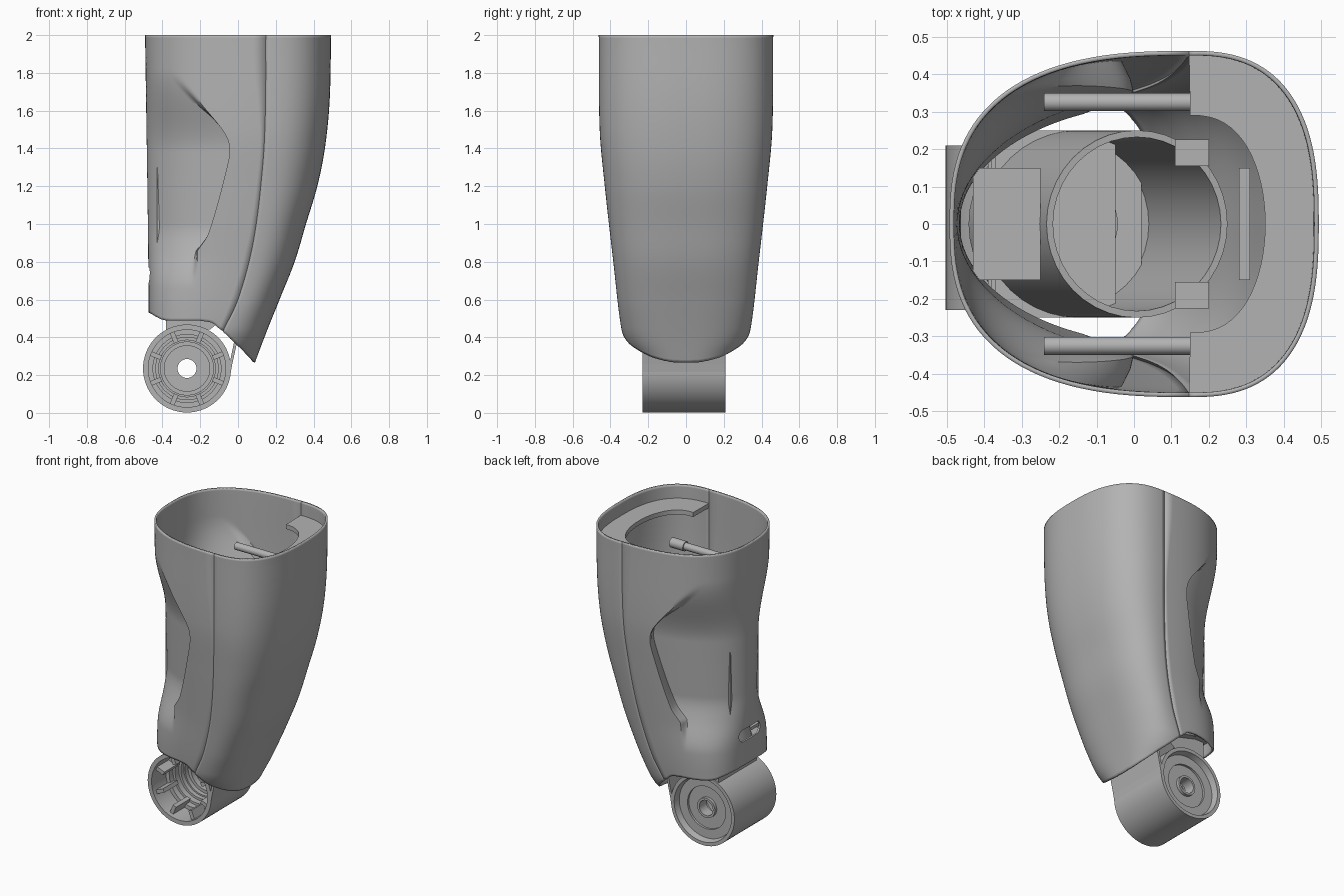
import bpy, bmesh, math
from mathutils import Vector, Matrix

if "Cube" in bpy.data.objects:
    bpy.data.objects.remove(bpy.data.objects["Cube"])

grey = bpy.data.materials.new("plain grey")
grey.use_nodes = True
grey.diffuse_color = (0.45, 0.45, 0.45, 1)
grey.node_tree.nodes["Principled BSDF"].inputs["Base Color"].default_value = grey.diffuse_color


def finish(name, bm, smooth=True):
    bmesh.ops.recalc_face_normals(bm, faces=bm.faces)
    mesh = bpy.data.meshes.new(name)
    bm.to_mesh(mesh)
    bm.free()
    mesh.materials.append(grey)
    ob = bpy.data.objects.new(name, mesh)
    bpy.context.collection.objects.link(ob)
    bpy.ops.object.select_all(action='DESELECT')
    ob.select_set(True)
    bpy.context.view_layer.objects.active = ob
    if smooth:
        bpy.ops.object.shade_smooth_by_angle(angle=math.radians(35))
    return ob


def prism(name, points, start, end, axis="y"):
    """Extrude a closed outline along an axis."""
    place = {"y": lambda a, b, d: (a, d, b),
             "x": lambda a, b, d: (d, a, b),
             "z": lambda a, b, d: (a, b, d)}[axis]
    bm = bmesh.new()
    lo = [bm.verts.new(place(a, b, start)) for a, b in points]
    hi = [bm.verts.new(place(a, b, end)) for a, b in points]
    bm.faces.new(lo)
    bm.faces.new(hi)
    for i in range(len(lo)):
        j = (i + 1) % len(lo)
        bm.faces.new((lo[i], lo[j], hi[j], hi[i]))
    return finish(name, bm, False)


def box(name, x0, x1, y0, y1, z0, z1):
    return prism(name, [(x0, z0), (x1, z0), (x1, z1), (x0, z1)], y0, y1)


def lathe(name, profile, base, direction, steps=48):
    """Spin a closed (radius, distance) outline around an axis."""
    bm = bmesh.new()
    turn = Vector((0, 0, 1)).rotation_difference(Vector(direction)).to_matrix().to_4x4()
    rings = []
    for r, h in profile:
        rings.append([bm.verts.new((r * math.cos(math.tau * k / steps),
                                    r * math.sin(math.tau * k / steps), h)) for k in range(steps)])
    for i, ring in enumerate(rings):
        nxt = rings[(i + 1) % len(rings)]
        for k in range(steps):
            m = (k + 1) % steps
            bm.faces.new((ring[k], ring[m], nxt[m], nxt[k]))
    bm.transform(Matrix.Translation(base) @ turn)
    return finish(name, bm)


def curve(points, t):
    """Smooth interpolation through sorted (t, value) points."""
    if t <= points[0][0]:
        return points[0][1]
    if t >= points[-1][0]:
        return points[-1][1]
    i = max(k for k in range(len(points) - 1) if points[k][0] <= t)

    def slope(k):
        a, b = points[max(k - 1, 0)], points[min(k + 1, len(points) - 1)]
        return (b[1] - a[1]) / (b[0] - a[0])
    (t0, v0), (t1, v1) = points[i], points[i + 1]
    d = t1 - t0
    u = (t - t0) / d
    return ((1 + 2 * u) * (1 - u) ** 2 * v0 + u * (1 - u) ** 2 * d * slope(i)
            + u * u * (3 - 2 * u) * v1 + u * u * (u - 1) * d * slope(i + 1))


def fade(a, b, t):
    u = min(max((t - a) / (b - a), 0), 1)
    return u * u * (3 - 2 * u)


# Leg outline against height
SEAM = [(.2, -.18), (.43, -.08), (.6, 0), (.9, .08), (1.3, .13), (1.6, .145), (2, .147)]
CALF = [(.2, .065), (.4, .14), (.6, .22), (.8, .3), (1, .36), (1.2, .42), (1.4, .46), (1.65, .485), (2, .493)]
SHIN = [(.2, -.475), (.8, -.475), (2, -.492)]
WIDTH = [(.2, .2), (.3, .265), (.37, .315), (.45, .343), (.8, .385), (1.2, .43), (1.5, .457), (2, .462)]
CREASE = [(.86, -.25), (.95, -.19), (1.3, -.085), (1.4, -.07), (1.48, -.1), (1.65, -.25), (1.8, -.37), (1.9, -.41)]
HEM = [(-.48, .535), (-.455, .52), (-.39, .49), (-.15, .48), (-.08, .43)]
BEND = .62     # share of the columns lying behind the crease


def skin(side, f, z):
    """Point on the leg; f runs from seam (-1) to seam (1)."""
    seam = curve(SEAM, z)
    reach = (curve(CALF, z) - seam) if side > 0 else (seam - curve(SHIN, z))
    n, dent, g = 2.6, 0, abs(f)
    if side < 0:
        n += .5 * (1 - fade(.55, .85, z))
        # one column follows the crease, the sculpted hollow lies behind it
        crease = math.acos(((seam - curve(CREASE, z)) / reach) ** (n / 2))
        g = crease * g / BEND if g < BEND else crease + (math.pi / 2 - crease) * (g - BEND) / (1 - BEND)
        depth = fade(.66, 1, z) * (1 - fade(1.38, 1.82, z))
        dent = depth * (1 - fade(BEND, BEND + .06, abs(f)))
        n -= .6 * dent
    else:
        g *= math.pi / 2
    x = seam + side * reach * max(math.cos(g), 0) ** (2 / n)
    y = curve(WIDTH, z) * math.sin(g) ** (2 / n) * (1 - .18 * dent)
    return x, math.copysign(y, f), z


def hem(side, x):
    return curve(HEM, x) if side < 0 else .43 - (x + .08) * .97


def shell(name, side, cols=100, rows=110):
    bm = bmesh.new()
    grid = []
    for i in range(cols + 1):
        f = 2 * i / cols - 1
        bottom = .22
        while bottom < hem(side, skin(side, f, bottom)[0]):
            bottom += .002
        grid.append([bm.verts.new(skin(side, f, bottom + (2 - bottom) * j / rows))
                     for j in range(rows + 1)])
    for i in range(cols):
        for j in range(rows):
            bm.faces.new((grid[i][j], grid[i + 1][j], grid[i + 1][j + 1], grid[i][j + 1]))
    ob = finish(name, bm)
    # the wall grows inward from the outer skin
    if ob.data.polygons[len(ob.data.polygons) // 2].normal.x * side < 0:
        ob.data.flip_normals()
    mod = ob.modifiers.new("wall", 'SOLIDIFY')
    mod.thickness = .012
    mod.offset = -1
    bpy.ops.object.modifier_apply(modifier=mod.name)
    return ob


shell("calf_shell", 1)
shin_shell = shell("shin_shell", -1)

# Rounded slot low in the shin
slot = []
for k in range(24):
    a = math.tau * (k + .5) / 24
    slot.append((math.copysign(.07, math.cos(a)) + .04 * math.cos(a), .73 + .04 * math.sin(a)))
cutter = prism("slot_cutter", slot, -.6, -.4, "x")
cutter.hide_render = True
bpy.context.view_layer.objects.active = shin_shell
cut = shin_shell.modifiers.new("slot", 'BOOLEAN')
cut.operation = 'DIFFERENCE'
cut.object = cutter
bpy.ops.object.modifier_apply(modifier=cut.name)
bpy.data.objects.remove(cutter)

# Shelf inside the top of the calf shell
outer, inner = [], []
for k in range(33):
    f = k / 16 - 1
    x, y, z = skin(1, f, 1.9)
    outer.append((x - .008 * (1 - abs(f)), y * .98))
    inner.append((.15 + .2 * max(math.cos(f * math.pi / 2), 0) ** .8, .29 * math.sin(f * math.pi / 2)))
prism("calf_shelf", outer + inner[::-1], 1.88, 1.91, "z")

# Tie rods reaching under the shelf, with bosses
for y, side in ((.325, "back"), (-.325, "front")):
    lathe(side + "_tie_rod", [(.003, 0), (.024, 0), (.024, .57), (.003, .57)], (-.24, y, 1.65), (1, 0, 0), 16)
    lathe(side + "_rod_boss", [(.003, 0), (.032, 0), (.032, .1), (.003, .1)], (.23, y, 1.65), (1, 0, 0), 16)

# Inner motor housing, leaning with the leg
lean = Vector((.21, 0, .78))
lathe("motor_housing", [(.25, 0), (.25, .8), (.232, .8), (.232, .06), (.13, .06), (.13, .12),
                        (.1, .12), (.06, .09), (.06, 0)], (-.2, 0, .53), lean, 40)
box("shin_block", -.43, -.25, -.15, .15, .85, 1.3)
box("calf_plate", .28, .31, -.15, .15, 1.1, 1.4)
for y in (-.19, .19):
    box("housing_lug", .11, .2, y - .035, y + .035, 1.2, 1.28)
# Stacked fins beside the housing
for k in range(4):
    box("housing_fin", -.4 + .01 * k, -.05, -.25, .25, .56 + .05 * k, .58 + .05 * k)

# Neck and strap between ankle drum and housing
prism("ankle_neck", [(-.38, .44), (-.27, .462), (-.15, .44), (-.1, .48), (0, .45), (.02, .56), (-.38, .56)],
      -.2, .2)
prism("ankle_strap", [(-.055, .2), (-.041, .2), (-.03, .26), (.012, .45), (-.005, .45), (-.045, .26)], -.23, .21)

# Ankle drum: ribbed hollow at the front, shallow dish at the back
hub = (-.27, 0, .235)
drum = [(.05, .1), (.12, .1), (.12, .06), (.14, .06), (.14, .03), (.15, .03), (.15, 0),
        (.165, 0), (.165, -.04), (.18, -.04), (.18, -.08), (.205, -.08), (.205, -.23), (.233, -.23),
        (.233, .21), (.21, .21), (.2, .17), (.14, .17), (.14, .155), (.065, .155), (.065, .175), (.05, .175)]
lathe("ankle_drum", drum, hub, (0, 1, 0), 64)

# Radial ribs of the drum
bm = bmesh.new()
for k in range(8):
    rib = bmesh.ops.create_cube(bm, size=1)["verts"]
    bmesh.ops.scale(bm, vec=(.06, .15, .025), verts=rib)
    bmesh.ops.translate(bm, vec=(.178, -.125, 0), verts=rib)
    bmesh.ops.rotate(bm, matrix=Matrix.Rotation(math.tau * (k + .5) / 8, 3, 'Y'), verts=rib)
bm.transform(Matrix.Translation(hub))
finish("drum_ribs", bm, False)
